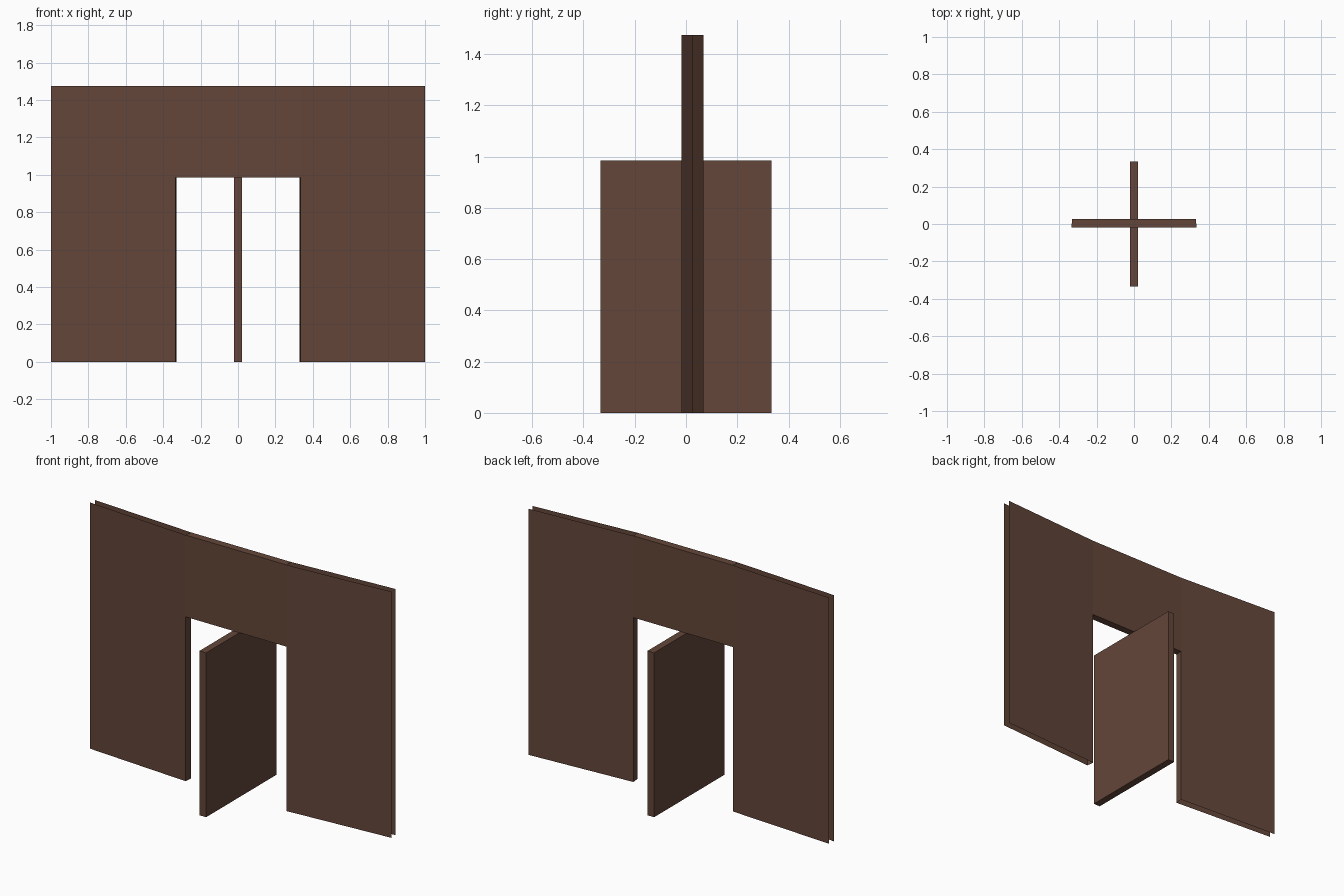
import bpy, bmesh

if "Cube" in bpy.data.objects:
    bpy.data.objects.remove(bpy.data.objects["Cube"])

TOP, DOOR_H = 1.475, 0.985

brown = bpy.data.materials.new("dark_brown_wood")
brown.diffuse_color = (0.127, 0.061, 0.041, 1)
brown.use_nodes = True
brown.node_tree.nodes["Principled BSDF"].inputs["Base Color"].default_value = brown.diffuse_color

# plan corners on the right half: (x, y)
FRONT_IN, FRONT_OUT = (0.335, -0.018), (1.0, 0.027)
BACK_IN, BACK_OUT = (0.33, 0.027), (0.997, 0.068)


def make_object(name, quads):
    bm = bmesh.new()
    for quad in quads:
        bm.faces.new([bm.verts.new(p) for p in quad])
    bmesh.ops.remove_doubles(bm, verts=bm.verts, dist=1e-5)
    mesh = bpy.data.meshes.new(name)
    bm.to_mesh(mesh)
    bm.free()
    mesh.materials.append(brown)
    obj = bpy.data.objects.new(name, mesh)
    bpy.context.collection.objects.link(obj)
    return obj


def upright(a, b, z0, z1):
    """Vertical quad from plan point a to b, facing right of that direction."""
    return [(*a, z0), (*b, z0), (*b, z1), (*a, z1)]


def flip_x(p):
    return (-p[0], p[1])


# wings: open-ended front and back sheets joined by the door jamb
def wing(name, mirror):
    quads = [upright(FRONT_IN, FRONT_OUT, 0, TOP),
             upright(BACK_OUT, BACK_IN, 0, TOP),
             upright(BACK_IN, FRONT_IN, 0, DOOR_H)]
    if mirror:
        quads = [[(-x, y, z) for x, y, z in reversed(q)] for q in quads]
    return make_object(name, quads)


wing("right_wall_wing", False)
wing("left_wall_wing", True)

# lintel: front, back, capped top and underside
fl, fr, br, bl = flip_x(FRONT_IN), FRONT_IN, BACK_IN, flip_x(BACK_IN)
make_object("lintel", [
    upright(fl, fr, DOOR_H, TOP),
    upright(br, bl, DOOR_H, TOP),
    [(*p, TOP) for p in (fl, fr, br, bl)],
    [(*p, DOOR_H) for p in (bl, br, fr, fl)],
])

# door panel, pivoted open a quarter turn about its middle
bpy.ops.mesh.primitive_cube_add(size=1, location=(0, 0, DOOR_H / 2))
door = bpy.context.object
door.name = "pivot_door"
door.scale = (0.044, 0.667, DOOR_H)
bpy.ops.object.transform_apply(location=False, rotation=False, scale=True)
door.data.materials.append(brown)
